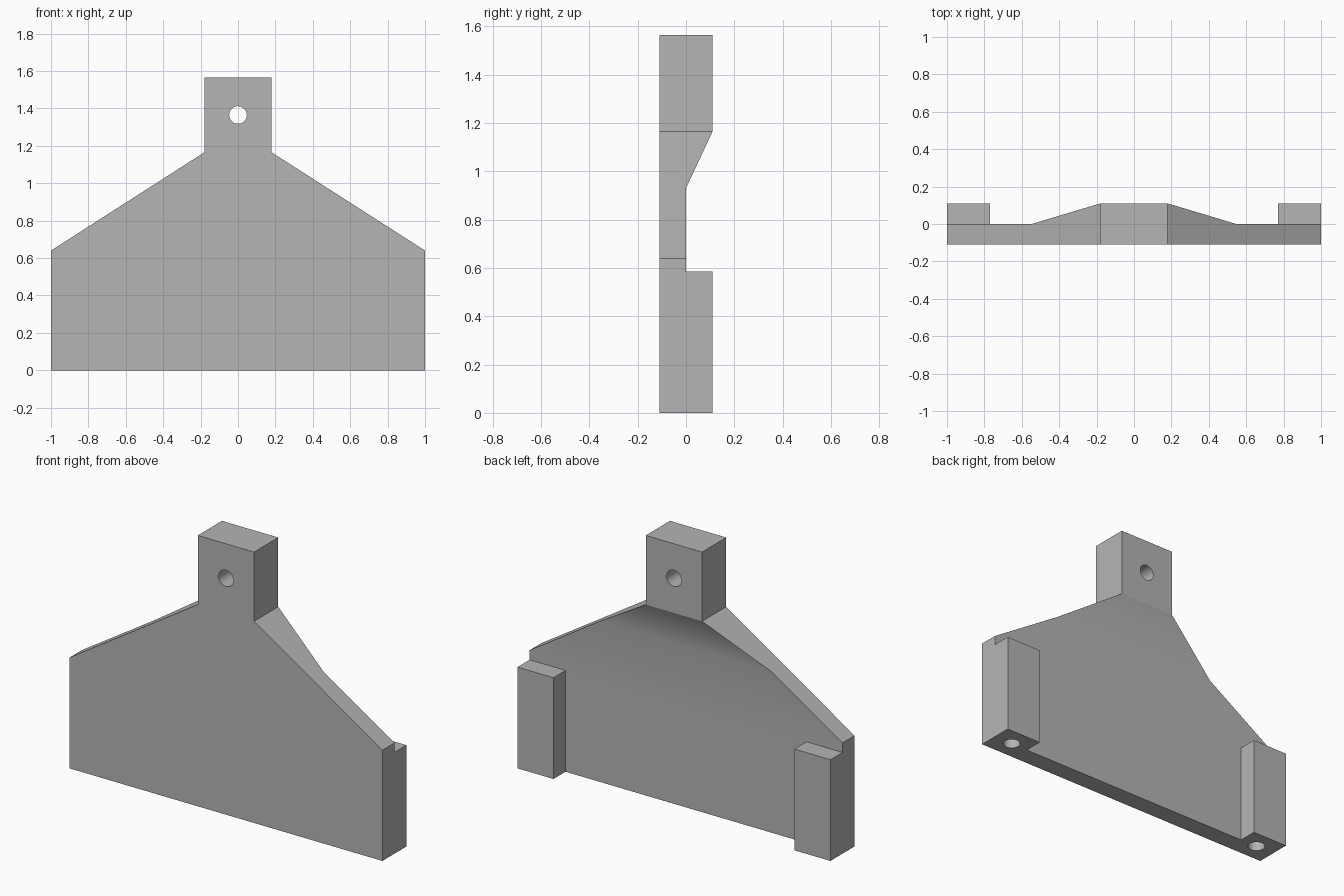
import bpy
import bmesh
import math
from mathutils import Vector

cube = bpy.data.objects.get("Cube")
if cube:
    bpy.data.objects.remove(cube, do_unlink=True)

HALF_DEPTH = 0.11
NECK_Z = 1.165
SLOPE_Z = 0.93

grey = bpy.data.materials.new("plain grey")
grey.use_nodes = True
colour = (0.46, 0.46, 0.46, 1)
grey.diffuse_color = colour
grey.node_tree.nodes["Principled BSDF"].inputs["Base Color"].default_value = colour


def add_object(name, bm):
    bmesh.ops.recalc_face_normals(bm, faces=bm.faces)
    mesh = bpy.data.meshes.new(name)
    bm.to_mesh(mesh)
    bm.free()
    mesh.materials.append(grey)
    obj = bpy.data.objects.new(name, mesh)
    bpy.context.collection.objects.link(obj)
    return obj


def box(name, low, high):
    bm = bmesh.new()
    bmesh.ops.create_cube(bm, size=1)
    low, high = Vector(low), Vector(high)
    for v in bm.verts:
        v.co = (low + high) / 2 + v.co * (high - low)
    return add_object(name, bm)


def drill(name, location, depth, tilt=0):
    bm = bmesh.new()
    bmesh.ops.create_cone(bm, cap_ends=True, segments=32, radius1=0.047,
                          radius2=0.047, depth=depth)
    obj = add_object(name, bm)
    obj.location = location
    obj.rotation_euler.x = tilt
    return obj


def combine(target, tool, operation):
    bpy.context.view_layer.update()
    mod = target.modifiers.new(operation, 'BOOLEAN')
    mod.operation = operation
    mod.solver = 'EXACT'
    mod.object = tool
    bpy.context.view_layer.objects.active = target
    bpy.ops.object.modifier_apply(modifier=mod.name)
    bpy.data.objects.remove(tool, do_unlink=True)


# Shouldered plate with a thick hanging tab, extruded from its front outline
slope_x = 0.18 + 0.82 * (NECK_Z - SLOPE_Z) / (NECK_Z - 0.64)
half = [(1, 0), (1, 0.64), (slope_x, SLOPE_Z), (0.18, NECK_Z), (0.18, 1.565)]
outline = half + [(-x, z) for x, z in reversed(half)]
bm = bmesh.new()
face = bm.faces.new([bm.verts.new((x, -HALF_DEPTH, z)) for x, z in outline])
new = bmesh.ops.extrude_face_region(bm, geom=[face])["geom"]
bmesh.ops.translate(bm, vec=(0, 2 * HALF_DEPTH, 0),
                    verts=[g for g in new if isinstance(g, bmesh.types.BMVert)])
for z in (SLOPE_Z, NECK_Z):
    bmesh.ops.bisect_plane(bm, geom=bm.verts[:] + bm.edges[:] + bm.faces[:],
                           dist=0.0001, plane_co=(0, 0, z), plane_no=(0, 0, 1))
# Thin the plate below the slope
for v in bm.verts:
    if v.co.y > 0 and v.co.z < SLOPE_Z + 0.01:
        v.co.y = 0
plate = add_object("hanger_plate", bm)

# Back corner blocks with blind holes underneath
for side in (-1, 1):
    xs = sorted((side * 0.77, side))
    block = box("corner_block", (xs[0], -0.05, 0), (xs[1], HALF_DEPTH, 0.585))
    combine(plate, block, 'UNION')
for side in (-1, 1):
    combine(plate, drill("screw_drill", (side * 0.88, 0, 0.1), 0.4), 'DIFFERENCE')

# Hole through the tab
combine(plate, drill("tab_drill", (0, 0, 1.365), 0.6, math.pi / 2), 'DIFFERENCE')

# Smooth slope and holes, with a crisp crease under the tab
bpy.ops.object.select_all(action='DESELECT')
plate.select_set(True)
bpy.context.view_layer.objects.active = plate
bpy.ops.object.shade_smooth_by_angle(angle=math.radians(30))
mesh = plate.data
for edge in mesh.edges:
    ends = [mesh.vertices[i].co for i in edge.vertices]
    if all(abs(c.z - NECK_Z) < 0.001 and c.y > 0.1 for c in ends):
        edge.use_edge_sharp = True
